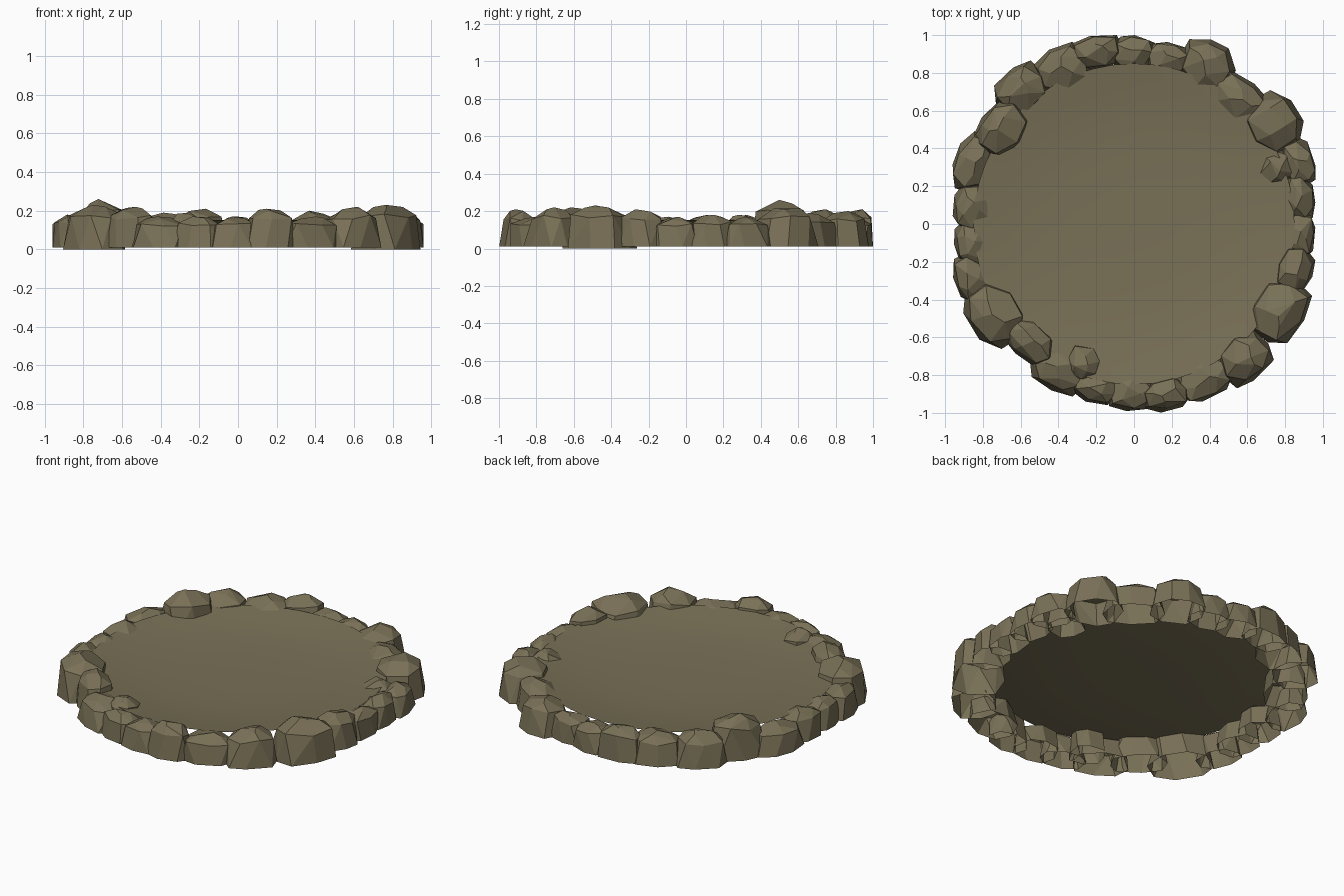
import bpy, bmesh, math, random
from mathutils import Vector

random.seed(5)
default_cube = bpy.data.objects.get("Cube")
if default_cube:
    bpy.data.objects.remove(default_cube, do_unlink=True)


def make_material(name, colour):
    material = bpy.data.materials.new(name)
    material.use_nodes = True
    material.diffuse_color = colour
    material.node_tree.nodes["Principled BSDF"].inputs["Base Color"].default_value = colour
    return material


stone = make_material("brown stone", (0.19, 0.162, 0.094, 1))


def make_object(name, bm):
    mesh = bpy.data.meshes.new(name)
    bm.to_mesh(mesh)
    bm.free()
    mesh.materials.append(stone)
    obj = bpy.data.objects.new(name, mesh)
    bpy.context.collection.objects.link(obj)
    return obj


def clamp(value, limit):
    return max(-limit, min(limit, value))


def add_ring(bm, place, sides, radius, height, wobble, lift):
    """Add a loose, jittered ring of points in the rock's own frame."""
    start = random.random() * math.tau
    for i in range(sides):
        angle = start + math.tau * (i + random.uniform(-0.15, 0.15)) / sides
        r = radius * random.uniform(1 - wobble, 1)
        # squared-off outline
        r /= max(abs(math.cos(angle)), abs(math.sin(angle))) ** 0.4
        z = height * random.uniform(1 - lift, 1)
        bm.verts.new(place(r * math.cos(angle), r * math.sin(angle), z))


def make_rock(x, y, along, across, height):
    """Hollow faceted boulder: open foot, leaning sides and a chipped top."""
    outward = Vector((x, y, 0)).normalized()
    tangent = Vector((-outward.y, outward.x, 0))
    base = 0 if along > 0.15 else 0.01
    length = along + 0.02  # neighbours overlap

    def place(u, v, z):
        depth = across * (1 if v > 0 else 1.25)  # deeper on the floor side
        p = Vector((x, y, base + z)) + tangent * u * length + outward * v * depth
        return Vector((clamp(p.x, 0.96), clamp(p.y, 1), p.z))

    bm = bmesh.new()
    rise = height - base
    add_ring(bm, place, 8, 1.06, 0, 0.06, 0)
    add_ring(bm, place, 7, 0.9, rise * 0.8, 0.1, 0.15)
    add_ring(bm, place, 3, 0.5, rise * 0.97, 0.3, 0.06)
    # one sharp peak keeps the intended height
    bm.verts.new(place(random.uniform(-0.3, 0.3), random.uniform(-0.2, 0.2), rise))
    hull = bmesh.ops.convex_hull(bm, input=bm.verts)
    loose = set(hull["geom_interior"]) | set(hull["geom_unused"])
    bmesh.ops.delete(bm, geom=[v for v in loose if isinstance(v, bmesh.types.BMVert)], context="VERTS")
    bmesh.ops.recalc_face_normals(bm, faces=bm.faces)
    foot = [f for f in bm.faces if all(v.co.z < base + 0.001 for v in f.verts)]
    bmesh.ops.delete(bm, geom=foot, context="FACES")
    bmesh.ops.dissolve_limit(bm, angle_limit=math.radians(11), verts=bm.verts, edges=bm.edges)
    make_object("rim_boulder", bm)


# Boulders in hundredths: x, y, half length along rim, half depth, height
BOULDERS = [
    (-20, 92, 12, 8, 21), (0, 91, 10, 9, 17), (18, 88, 10, 8, 17),
    (39, 85, 13, 12, 20), (56, 67, 15, 10, 19), (75, 54, 14, 13, 22),
    (88, 33, 11, 8, 17), (76, 30, 8, 9, 18), (88, 14, 11, 8, 18),
    (88, -6, 11, 8, 17), (86, -24, 11, 9, 21), (78, -46, 16, 13, 23),
    (59, -72, 13, 11, 22), (37, -82, 14, 11, 17), (17, -91, 11, 8, 21),
    (-2, -89, 11, 10, 17), (-20, -87, 11, 8, 17), (-40, -77, 14, 11, 17),
    (-27, -74, 8, 9, 19), (-56, -62, 14, 9, 22), (-75, -48, 16, 13, 23),
    (-87, -29, 11, 8, 18), (-86, -10, 11, 9, 17), (-86, 9, 11, 10, 18),
    (-86, 33, 14, 9, 18), (-71, 51, 14, 11, 26), (-60, 72, 13, 11, 21),
    (-38, 83, 13, 11, 19),
]
for row in BOULDERS:
    make_rock(*(value / 100 for value in row))

# Shallow dished floor, turned from a profile of radius and height
PROFILE = [(0.2, 0.1), (0.4, 0.105), (0.55, 0.114), (0.68, 0.127), (0.78, 0.142), (0.85, 0.152)]
SIDES = 48
bm = bmesh.new()
hub = bm.verts.new((0, 0, 0.1))
previous = None
for radius, height in PROFILE:
    ring = [bm.verts.new((radius * math.cos(math.tau * i / SIDES),
                          radius * math.sin(math.tau * i / SIDES), height)) for i in range(SIDES)]
    for i in range(SIDES):
        j = (i + 1) % SIDES
        if previous:
            bm.faces.new((previous[i], ring[i], ring[j], previous[j]))
        else:
            bm.faces.new((hub, ring[i], ring[j]))
    previous = ring
floor = make_object("dished_floor", bm)
for face in floor.data.polygons:
    face.use_smooth = True
